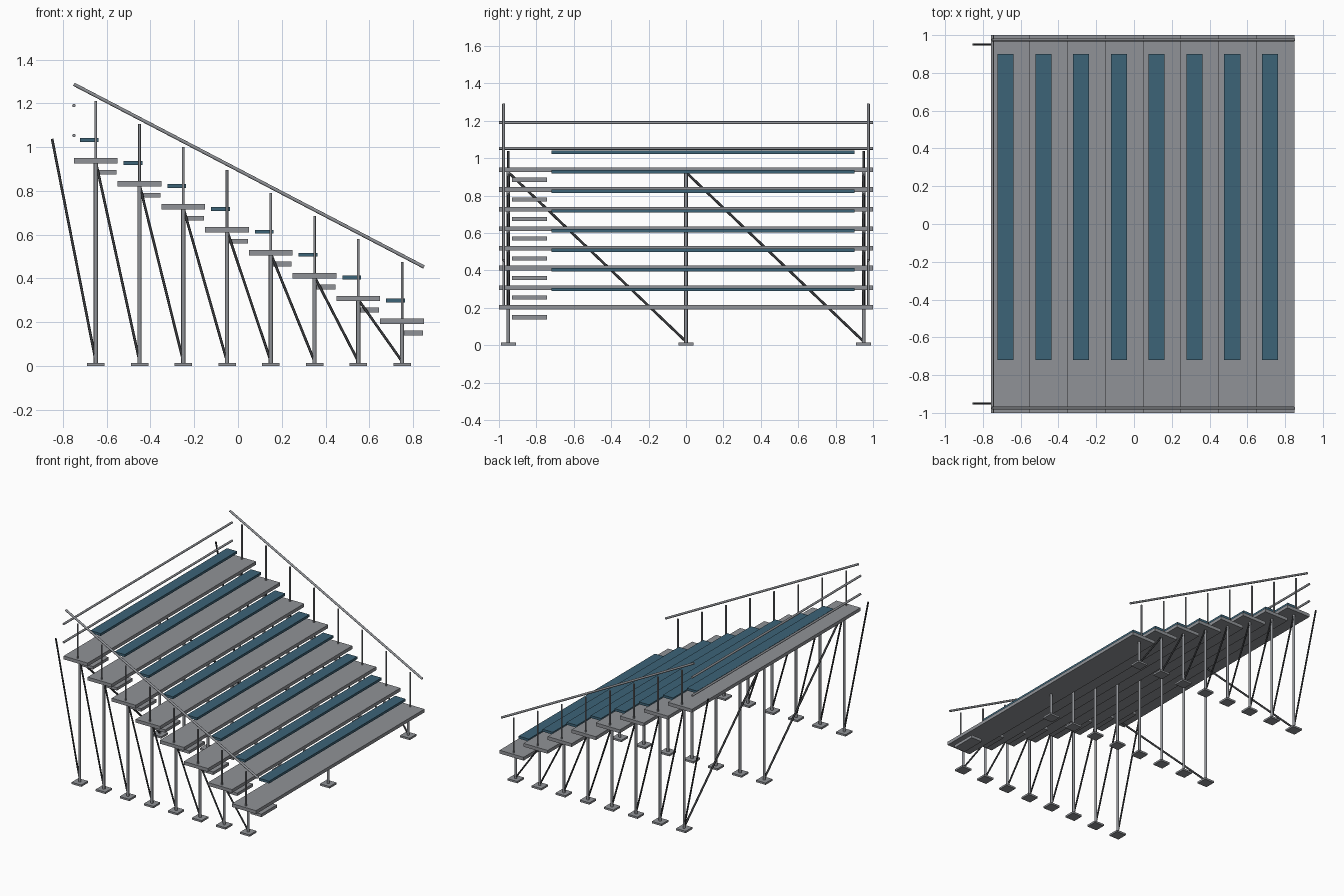
import bpy
import math
from mathutils import Vector

cube = bpy.data.objects.get("Cube")
if cube:
    bpy.data.objects.remove(cube, do_unlink=True)


def material(name, color):
    m = bpy.data.materials.new(name)
    m.use_nodes = True
    m.diffuse_color = (*color, 1)
    m.node_tree.nodes["Principled BSDF"].inputs["Base Color"].default_value = (*color, 1)
    return m


GREY = material("galvanised grey", (0.28, 0.29, 0.31))
BLUE = material("seat blue", (0.045, 0.125, 0.185))
DARK = material("dark steel", (0.04, 0.042, 0.046))


def box(name, center, size, mat):
    bpy.ops.mesh.primitive_cube_add(size=1, location=center)
    ob = bpy.context.object
    ob.name = name
    ob.scale = size
    bpy.ops.object.transform_apply(location=False, rotation=False, scale=True)
    ob.data.materials.append(mat)


def tube(name, start, end, radius, mat):
    a, b = Vector(start), Vector(end)
    bpy.ops.mesh.primitive_cylinder_add(vertices=12, radius=radius,
                                        depth=(b - a).length, location=(a + b) / 2)
    ob = bpy.context.object
    ob.name = name
    ob.rotation_mode = 'QUATERNION'
    ob.rotation_quaternion = (b - a).to_track_quat('Z', 'Y')
    ob.data.materials.append(mat)
    bpy.ops.object.shade_smooth_by_angle(angle=math.radians(40))


ROWS, RUN, RISE = 8, 0.2, 0.105

for i in range(ROWS):
    x = 0.75 - RUN * i
    z = 0.203 + RISE * i
    # Walking deck, bench and aisle half-step of this row
    box("deck", (x, 0, z), (RUN, 2, 0.025), GREY)
    box("bench_seat", (x - 0.03, 0.09, z + 0.095), (0.085, 1.62, 0.018), BLUE)
    box("aisle_step", (x + 0.05, -0.837, z - 0.053), (0.09, 0.185, 0.022), GREY)

    # Support legs on foot plates
    for y in (-0.95, 0, 0.95):
        tube("support_leg", (x, y, 0.01), (x, y, z - 0.01), 0.0095, GREY)
        box("foot_plate", (x, y, 0.007), (0.08, 0.08, 0.014), GREY)

    # Side braces and handrail posts
    for side in (-1, 1):
        tube("side_brace", (x, side * 0.95, 0.02),
             (x - RUN, side * 0.95, z + 0.1), 0.006, DARK)
        tube("handrail_post", (x, side * 0.975, z),
             (x, side * 0.975, z + 0.272), 0.006, GREY)

# Sloping handrails
for side in (-1, 1):
    tube("handrail", (-0.75, side * 0.975, 1.287), (0.85, side * 0.975, 0.452), 0.008, GREY)

# Rear guard rails
for z in (1.053, 1.19):
    tube("rear_rail", (-0.75, -1, z), (-0.75, 1, z), 0.008, GREY)

# Diagonal braces between the tallest legs
for y in (-0.95, 0):
    tube("rear_brace", (-0.65, y, 0.925), (-0.65, y + 0.95, 0.02), 0.007, DARK)
